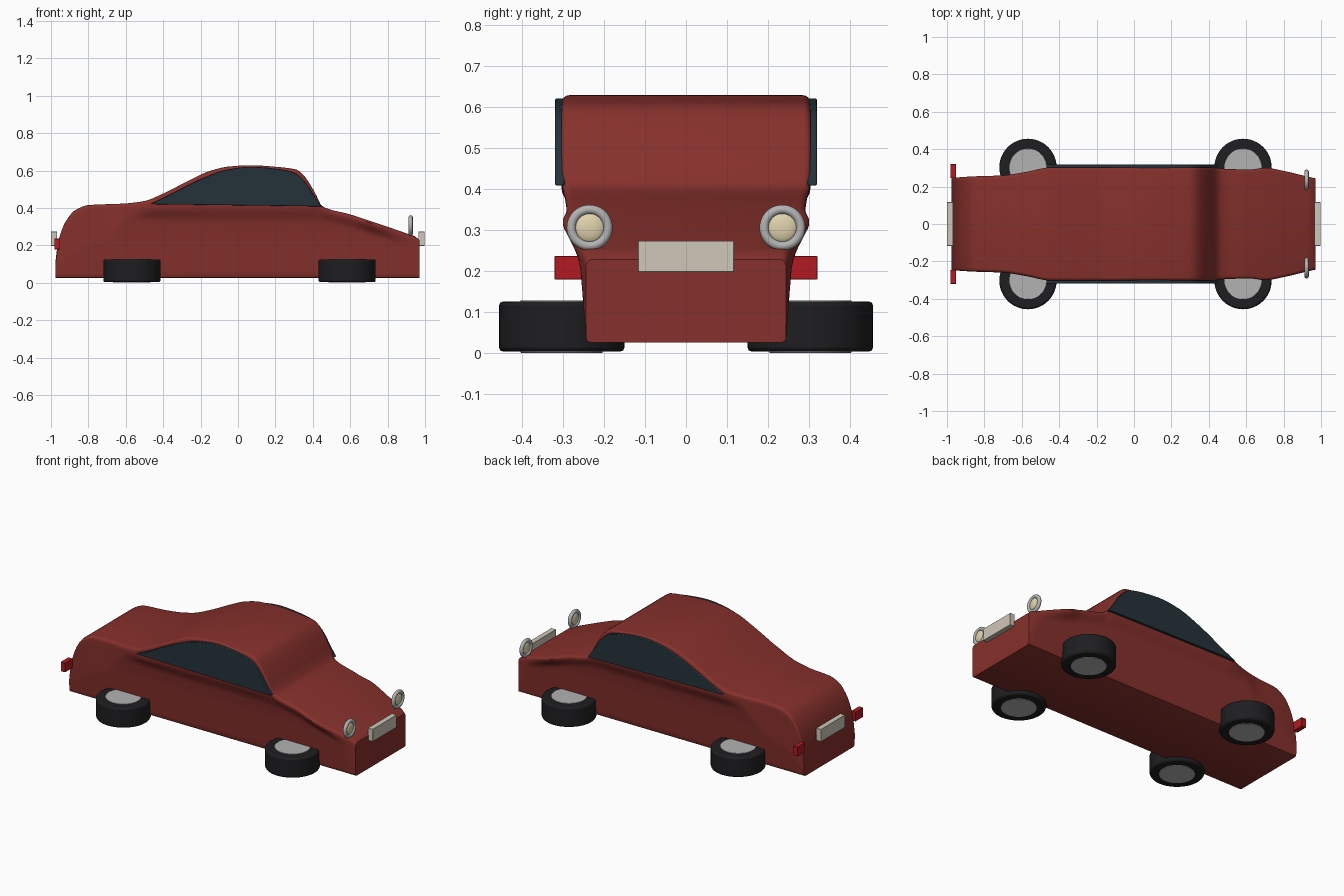
import bpy, bmesh, math

if "Cube" in bpy.data.objects:
    bpy.data.objects.remove(bpy.data.objects["Cube"])


def material(name, rgb):
    m = bpy.data.materials.new(name)
    m.diffuse_color = (*rgb, 1)
    m.use_nodes = True
    m.node_tree.nodes["Principled BSDF"].inputs["Base Color"].default_value = m.diffuse_color
    return m


RED = material("paint", (0.24, 0.03, 0.025))
GLASS = material("dark_glass", (0.017, 0.032, 0.042))
RUBBER = material("rubber", (0.013, 0.013, 0.015))
METAL = material("metal", (0.45, 0.45, 0.45))
CREAM = material("lamp_cream", (0.75, 0.65, 0.42))
PLATE = material("plate", (0.62, 0.58, 0.48))
TAIL = material("tail_red", (0.45, 0.01, 0.015))


def smooth(ob, angle=35):
    bpy.ops.object.select_all(action='DESELECT')
    ob.select_set(True)
    bpy.context.view_layer.objects.active = ob
    bpy.ops.object.shade_smooth_by_angle(angle=math.radians(angle))


def finish(name, bm, mat, bevel=0, segments=2):
    bmesh.ops.recalc_face_normals(bm, faces=bm.faces[:])
    me = bpy.data.meshes.new(name)
    bm.to_mesh(me)
    bm.free()
    ob = bpy.data.objects.new(name, me)
    bpy.context.collection.objects.link(ob)
    me.materials.append(mat)
    if bevel:
        mod = ob.modifiers.new("bevel", 'BEVEL')
        mod.width, mod.segments, mod.limit_method = bevel, segments, 'ANGLE'
    smooth(ob)
    return ob


def box(name, lo, hi, mat):
    bm = bmesh.new()
    bmesh.ops.create_cube(bm, size=1)
    for v in bm.verts:
        v.co = [(a + b) / 2 + c * (b - a) for a, b, c in zip(lo, hi, v.co)]
    return finish(name, bm, mat, 0.001, 1)


def disc(name, loc, r, depth, mat, bevel):
    bm = bmesh.new()
    bmesh.ops.create_cone(bm, cap_ends=True, segments=48, radius1=r, radius2=r, depth=depth)
    ob = finish(name, bm, mat, bevel)
    ob.location = loc
    return ob


def curve(points):
    """Monotone smooth interpolation through (x, value) points."""
    xs, ys = zip(*points)
    d = [(ys[i + 1] - ys[i]) / (xs[i + 1] - xs[i]) for i in range(len(xs) - 1)]
    m = [d[0]] + [2 * a * b / (a + b) if a * b > 0 else 0 for a, b in zip(d, d[1:])] + [d[-1]]

    def f(x):
        i = max(j for j in range(len(d)) if j == 0 or xs[j] <= x)
        h = xs[i + 1] - xs[i]
        t = min(max((x - xs[i]) / h, 0), 1)
        return (ys[i] * (1 + 2 * t) * (1 - t) ** 2 + h * m[i] * t * (1 - t) ** 2
                + ys[i + 1] * t * t * (3 - 2 * t) + h * m[i + 1] * t * t * (t - 1))
    return f


# Body: lofted cross-sections following a roof line and a plan outline
roof = curve([(-.975, .12), (-.965, .20), (-.95, .26), (-.92, .33), (-.87, .388), (-.8, .415),
              (-.6, .424), (-.5, .437), (-.4, .477), (-.25, .553), (-.15, .598), (-.05, .621),
              (.07, .628), (.2, .62), (.31, .606), (.34, .587), (.38, .535), (.42, .465),
              (.45, .408), (.6, .365), (.8, .299), (.94, .25), (.96, .243), (.97, .228)])
plan = curve([(-.975, .247), (-.85, .255), (-.7, .26), (-.58, .278), (-.44, .303), (.4, .303),
              (.5, .295), (.62, .292), (.7, .302), (.8, .285), (.9, .26), (.97, .244)])
flank = curve([(.025, .243), (.25, .262), (.4, .283)])
BASE, LEVELS, STATIONS = 0.025, 20, 110


def half_width(x, z, top):
    belt = min(top, 0.41)
    t = min(max((z - belt + 0.07) / 0.06, 0), 1)
    t = t * t * (3 - 2 * t)
    return min(flank(z), plan(x)) * (1 - t) + plan(x) * t


def section(x):
    top = roof(x)
    r = 0.018
    w = half_width(x, BASE, top)
    half = [(w - .01, BASE), (w - .003, BASE + .003)]
    for i in range(LEVELS + 1):
        z = BASE + .01 + (top - r - BASE - .01) * i / LEVELS
        half.append((half_width(x, z, top), z))
    w = half_width(x, top, top)
    for a in (22.5, 45, 67.5, 90):
        a = math.radians(a)
        half.append((w - r + r * math.cos(a), top - r + r * math.sin(a)))
    return half + [(-y, z) for y, z in reversed(half)]


bm = bmesh.new()
rings = []
for i in range(STATIONS + 1):
    x = -0.975 + 1.945 * (i / STATIONS) ** 1.35
    rings.append([bm.verts.new((x, y, z)) for y, z in section(x)])
for a, b in zip(rings, rings[1:]):
    for j in range(len(a)):
        k = (j + 1) % len(a)
        bm.faces.new((a[j], a[k], b[k], b[j]))
bm.faces.new(rings[0])
bm.faces.new(rings[-1])
finish("body", bm, RED)

# Side windows: arched panels standing slightly proud of the cabin
arch = curve([(-.47, .42), (-.4, .453), (-.2, .553), (-.05, .606), (.07, .62), (.2, .61),
              (.3, .588), (.36, .537), (.41, .46), (.447, .408)])
for side, label in ((1, "left"), (-1, "right")):
    outline = [(-.47 + .917 * i / 40, arch(-.47 + .917 * i / 40)) for i in range(41)]
    bm = bmesh.new()
    face = bm.faces.new([bm.verts.new((x, side * .295, z)) for x, z in outline])
    new = bmesh.ops.extrude_face_region(bm, geom=[face])["geom"]
    for v in new:
        if isinstance(v, bmesh.types.BMVert):
            v.co.y += side * 0.024
    finish(label + "_side_window", bm, GLASS, 0.003)

    # Wheels lying flat, with a hub plate showing above and below
    for x, end in ((-.567, "rear"), (.583, "front")):
        disc(f"{end}_{label}_tyre", (x, side * .303, .064), .153, .122, RUBBER, .01)
        disc(f"{end}_{label}_hub", (x, side * .303, .064), .1, .128, METAL, .001)

    # Headlights: chrome ring and domed lamp
    bpy.ops.mesh.primitive_torus_add(location=(.923, side * .235, .305), rotation=(0, math.pi / 2, 0),
                                     major_radius=.0445, minor_radius=.0115,
                                     major_segments=40, minor_segments=12)
    ring = bpy.context.object
    ring.name = label + "_headlight_ring"
    ring.data.materials.append(METAL)
    smooth(ring, 60)
    bpy.ops.mesh.primitive_uv_sphere_add(location=(.923, side * .235, .305), radius=.036,
                                         segments=32, ring_count=16)
    lamp = bpy.context.object
    lamp.name = label + "_headlight_lamp"
    lamp.scale.x = 0.35
    lamp.data.materials.append(CREAM)
    smooth(lamp, 60)

    # Tail lights
    y0, y1 = sorted((side * .245, side * .32))
    box(label + "_tail_light", (-.982, y0, .179), (-.952, y1, .236), TAIL)

# Blank number plates
box("front_plate", (.965, -.117, .197), (.998, .117, .273), PLATE)
box("rear_plate", (-1, -.117, .197), (-.967, .117, .273), PLATE)
